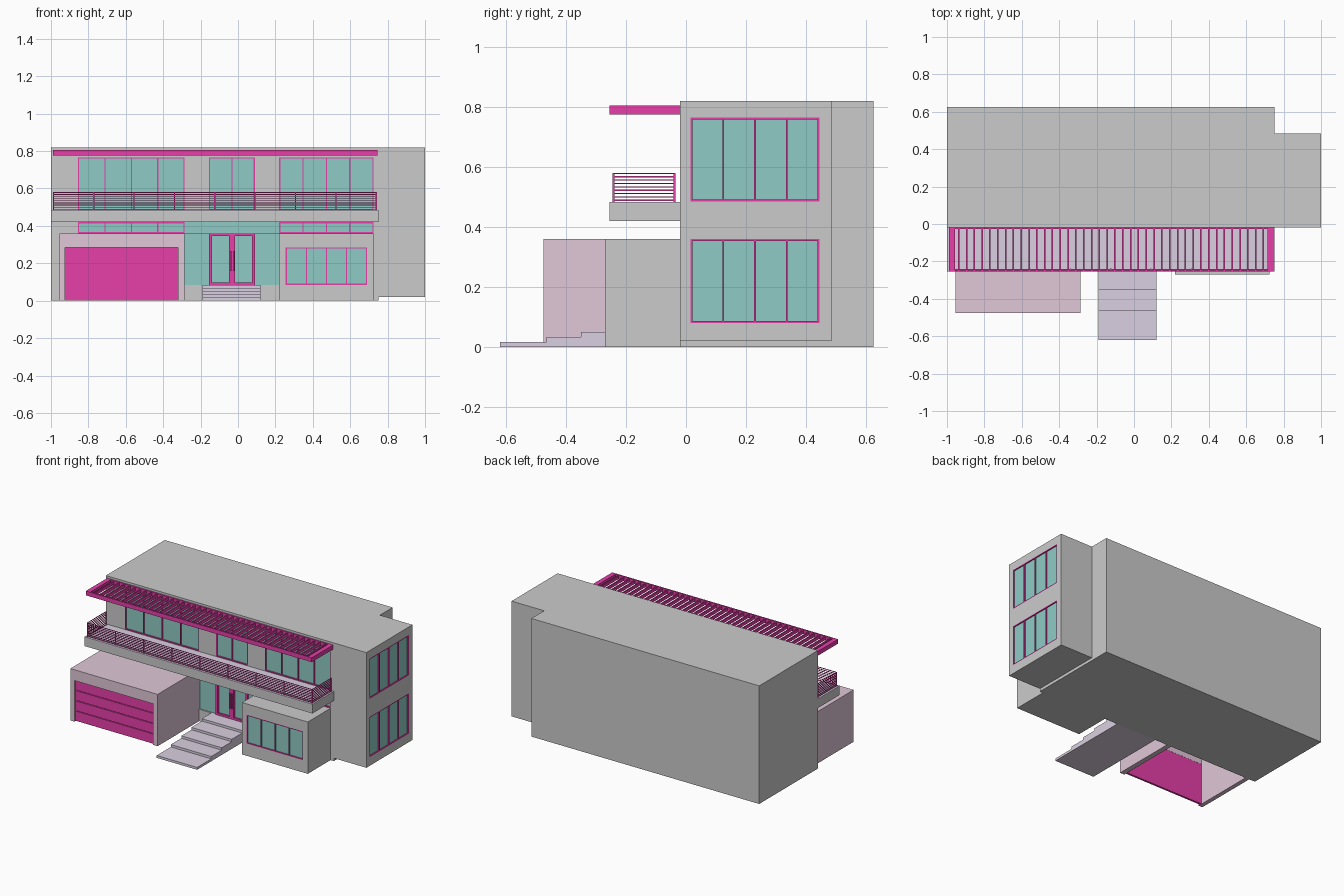
import bpy, bmesh

if "Cube" in bpy.data.objects:
    bpy.data.objects.remove(bpy.data.objects["Cube"])


def material(name, rgb):
    m = bpy.data.materials.new(name)
    m.diffuse_color = (*rgb, 1)
    m.use_nodes = True
    m.node_tree.nodes["Principled BSDF"].inputs["Base Color"].default_value = m.diffuse_color
    return m


PINK = material("magenta_metal", (0.80, 0.05, 0.40))
GLASS = material("teal_glass", (0.28, 0.60, 0.56))
ROSE = material("rose_plaster", (0.75, 0.58, 0.69))
LILAC = material("lilac_stone", (0.70, 0.63, 0.75))


def boxes(name, items, mat=None):
    """One object made of boxes given as (x0, x1, y0, y1, z0, z1)."""
    bm = bmesh.new()
    for b in items:
        vs = bmesh.ops.create_cube(bm, size=1)["verts"]
        for v in vs:
            for i in range(3):
                lo, hi = sorted(b[2 * i:2 * i + 2])
                v.co[i] = lo if v.co[i] < 0 else hi
    me = bpy.data.meshes.new(name)
    bm.to_mesh(me)
    bm.free()
    ob = bpy.data.objects.new(name, me)
    bpy.context.collection.objects.link(ob)
    if mat:
        me.materials.append(mat)
    return ob


def cut(target, box):
    """Subtract a box from the target and drop the cutter."""
    cutter = boxes("cutter", [box])
    mod = target.modifiers.new("cut", "BOOLEAN")
    mod.operation, mod.solver, mod.object = "DIFFERENCE", "EXACT", cutter
    bpy.context.view_layer.objects.active = target
    bpy.ops.object.modifier_apply(modifier=mod.name)
    bpy.data.objects.remove(cutter)


def front(face):
    return lambda u0, u1, d0, d1, z0, z1: (u0, u1, face + d0, face + d1, z0, z1)


def right(face):
    return lambda u0, u1, d0, d1, z0, z1: (face - d1, face - d0, u0, u1, z0, z1)


def window(name, wall, place, u0, u1, z0, z1, panes, depth=0.012, f=0.006):
    """Recessed glass with a thin frame and equal mullions."""
    cut(wall, place(u0, u1, -0.02, depth, z0, z1))
    boxes(name + "_glass", [place(u0, u1, depth - 0.004, depth, z0, z1)], GLASS)
    step = (u1 - u0 - f) / panes
    bars = [place(u0 + i * step, u0 + i * step + f, 0, depth, z0, z1)
            for i in range(panes + 1)]
    bars += [place(u0, u1, 0, depth, z, z + f) for z in (z0, z1 - f)]
    boxes(name + "_frame", bars, PINK)


# Main volumes
house = boxes("main_house", [(-1, 0.75, -0.02, 0.625, 0, 0.82)])
wing = boxes("side_wing", [(0.75, 1, -0.02, 0.485, 0.02, 0.82)])
room = boxes("front_room", [(0.22, 0.725, -0.27, -0.02, 0, 0.36)])

# Windows
F = front(-0.02)
for name, x0, x1, n in (("left", -0.855, -0.285, 4), ("middle", -0.155, 0.09, 2),
                        ("right", 0.22, 0.725, 4)):
    window("upper_window_" + name, house, F, x0, x1, 0.485, 0.765, n)
for name, x0, x1 in (("left", -0.855, -0.285), ("right", 0.22, 0.725)):
    window("clerestory_" + name, house, F, x0, x1, 0.36, 0.42, 4)
window("front_room_window", room, front(-0.27), 0.255, 0.69, 0.085, 0.285, 4)
for name, z0, z1 in (("lower", 0.08, 0.36), ("upper", 0.485, 0.765)):
    window("side_window_" + name, wing, right(1), 0.015, 0.445, z0, z1, 4)

# Entrance glazing and double door
cut(house, F(-0.285, 0.22, -0.02, 0.012, 0.083, 0.42))
boxes("entrance_glass", [F(-0.285, 0.22, 0.008, 0.012, 0.083, 0.42)], GLASS)
boxes("entrance_mullions", [F(-0.285, 0.22, 0.002, 0.01, 0.357, 0.363)], PINK)
door = [F(x, x + 0.016, -0.005, 0.01, 0.083, 0.36)
        for x in (-0.155, -0.0475, -0.0315, 0.074)]
door += [F(-0.155, 0.09, -0.005, 0.01, z, z + 0.014) for z in (0.083, 0.346)]
boxes("entrance_door_frame", door, PINK)
boxes("door_handles", [F(x, x + 0.007, -0.018, -0.011, 0.16, 0.265)
                       for x in (-0.043, -0.027)]
      + [F(x, x + 0.007, -0.011, -0.005, z, z + 0.007)
         for x in (-0.043, -0.027) for z in (0.175, 0.243)], PINK)

# Entrance steps
fronts = (-0.62, -0.465, -0.35, -0.24, -0.125)
boxes("entrance_steps",
      [(-0.19, 0.12, y, (fronts + (-0.02,))[i + 1], 0, 0.0166 * (i + 1))
       for i, y in enumerate(fronts)], LILAC)

# Hollow garage with a panelled door
garage = boxes("garage", [(-0.955, -0.285, -0.475, -0.02, 0, 0.36)], ROSE)
cut(garage, (-0.925, -0.32, -0.6, -0.40, -0.1, 0.285))
cut(garage, (-0.925, -0.32, -0.445, 0.1, -0.1, 0.33))
boxes("garage_door", [(-0.925, -0.32, -0.452, -0.446, 0, 0.285)]
      + [(-0.925, -0.32, -0.46, -0.452, i * 0.0715, i * 0.0715 + 0.067)
         for i in range(4)], PINK)

# Balcony slab, floor and railing
boxes("balcony_slab", [(-1, 0.75, -0.255, -0.02, 0.42, 0.478)])
boxes("balcony_floor", [(-1, 0.75, -0.255, -0.02, 0.478, 0.484)], LILAC)
X0, X1, Y0, Y1, T = -0.99, 0.742, -0.245, -0.035, 0.004
rails = []
for i in range(9):
    z = 0.487 + i * 0.0112
    rails += [(X0, X1, Y0, Y0 + T, z, z + T),
              (X0, X0 + T, Y0, Y1, z, z + T),
              (X1 - T, X1, Y0, Y1, z, z + T)]
posts = [(X0 + i * (X1 - X0 - 0.006) / 8, Y0) for i in range(9)]
posts += [(X0, Y1 - 0.006), (X1 - 0.006, Y1 - 0.006)]
boxes("balcony_rails", rails, PINK)
boxes("balcony_posts", [(x, x + 0.006, y, y + 0.006, 0.484, 0.58)
                        for x, y in posts], PINK)

# Slatted sunshade
boxes("sunshade_frame", [(-0.99, -0.958, -0.255, -0.02, 0.775, 0.805),
                         (0.713, 0.745, -0.255, -0.02, 0.775, 0.805),
                         (-0.958, 0.713, -0.255, -0.245, 0.775, 0.805),
                         (-0.958, 0.713, -0.028, -0.02, 0.775, 0.805)], PINK)
N = 40
pitch = 1.671 / N
boxes("sunshade_slats", [(-0.958 + (i + 0.5) * pitch - 0.004,
                          -0.958 + (i + 0.5) * pitch + 0.004,
                          -0.245, -0.028, 0.779, 0.801) for i in range(N)], PINK)
